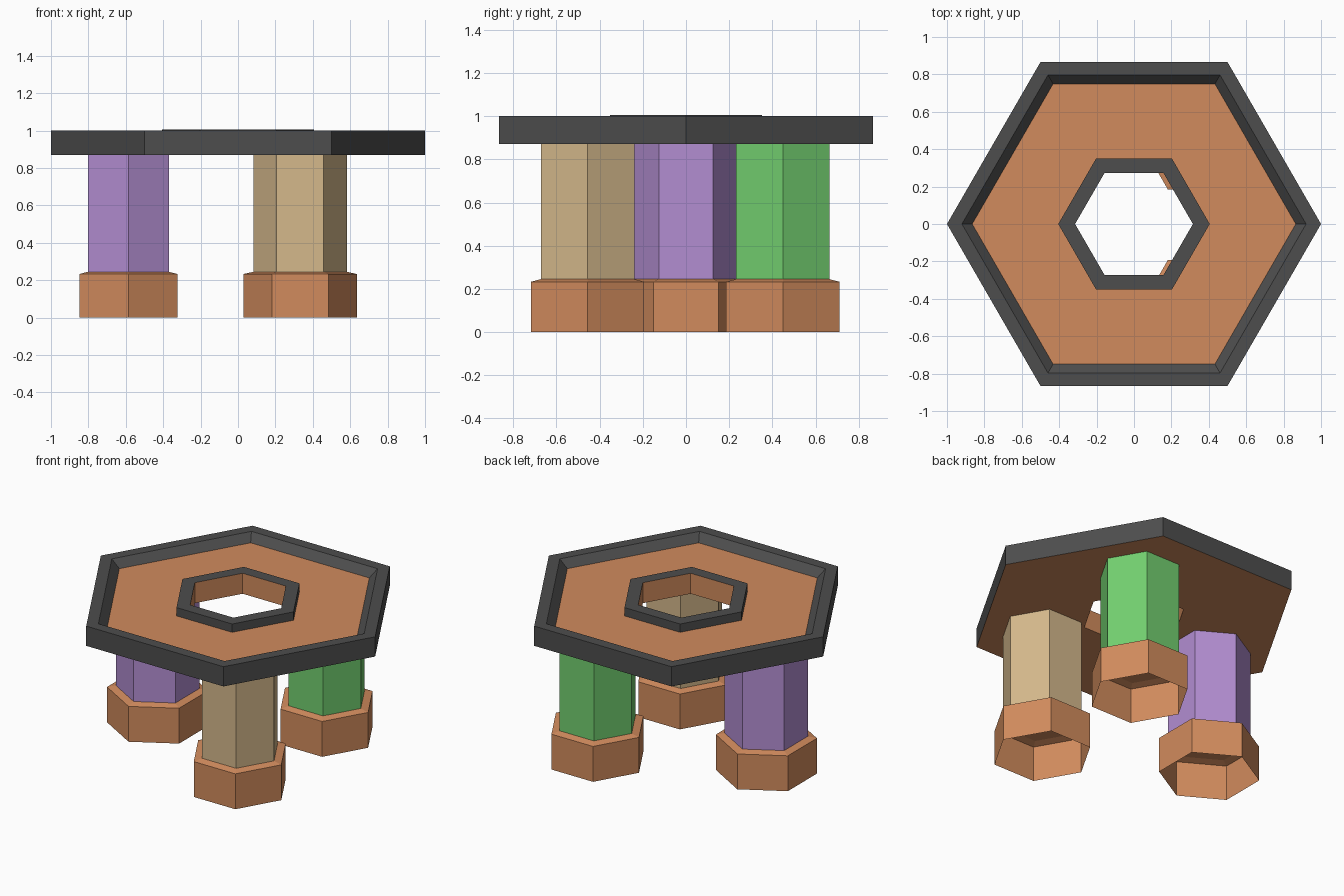
import bpy, bmesh, math

if "Cube" in bpy.data.objects:
    bpy.data.objects.remove(bpy.data.objects["Cube"])


def material(name, rgb):
    m = bpy.data.materials.new(name)
    m.diffuse_color = (*rgb, 1)
    m.use_nodes = True
    m.node_tree.nodes["Principled BSDF"].inputs["Base Color"].default_value = m.diffuse_color
    return m


BROWN = material("copper_brown", (0.64, 0.26, 0.11))
DARK = material("dark_grey", (0.075, 0.075, 0.075))
PURPLE = material("purple", (0.45, 0.27, 0.64))
GREEN = material("green", (0.17, 0.62, 0.16))
TAN = material("tan", (0.66, 0.48, 0.26))


def hex_loft(name, profile, mat, center=(0, 0), turn=0, cap=False):
    """Sweep a (radius, height) profile around a six-sided outline."""
    bm = bmesh.new()
    rings = []
    for r, z in profile:
        angles = [math.radians(60 * k + turn) for k in range(6)]
        rings.append([bm.verts.new((r * math.cos(a), r * math.sin(a), z)) for a in angles])
    for a, b in zip(rings, rings[1:]):
        for i in range(6):
            j = (i + 1) % 6
            bm.faces.new((a[i], a[j], b[j], b[i]))
    if cap:
        bm.faces.new(rings[-1])
    mesh = bpy.data.meshes.new(name)
    bm.to_mesh(mesh)
    bm.free()
    mesh.materials.append(mat)
    ob = bpy.data.objects.new(name, mesh)
    ob.location = (*center, 0)
    bpy.context.collection.objects.link(ob)
    return ob


# Table top: outer rim, recessed panel, collar round the hole, underside
hex_loft("outer_rim", [(1, 0.87), (1, 1), (0.92, 1), (0.865, 0.95)], DARK)
hex_loft("top_panel", [(0.865, 0.95), (0.405, 0.95)], BROWN)
hex_loft("hole_collar", [(0.405, 0.95), (0.405, 1.005), (0.315, 1.005)], DARK)
hex_loft("hole_wall_and_underside", [(0.315, 1.005), (0.315, 0.87), (1, 0.87)], BROWN)

# Three legs, each standing in a hollow, open-bottomed foot
for name, mat, center, turn in (
    ("left", PURPLE, (-0.586, 0), 30),
    ("front", TAN, (0.332, -0.456), 0),
    ("back", GREEN, (0.332, 0.448), 0),
):
    hex_loft(name + "_leg", [(0.25, 0.245), (0.25, 0.87)], mat, center, turn)
    hex_loft(name + "_foot", [(0.303, 0), (0.303, 0.233), (0.25, 0.245)],
             BROWN, center, turn, cap=True)
